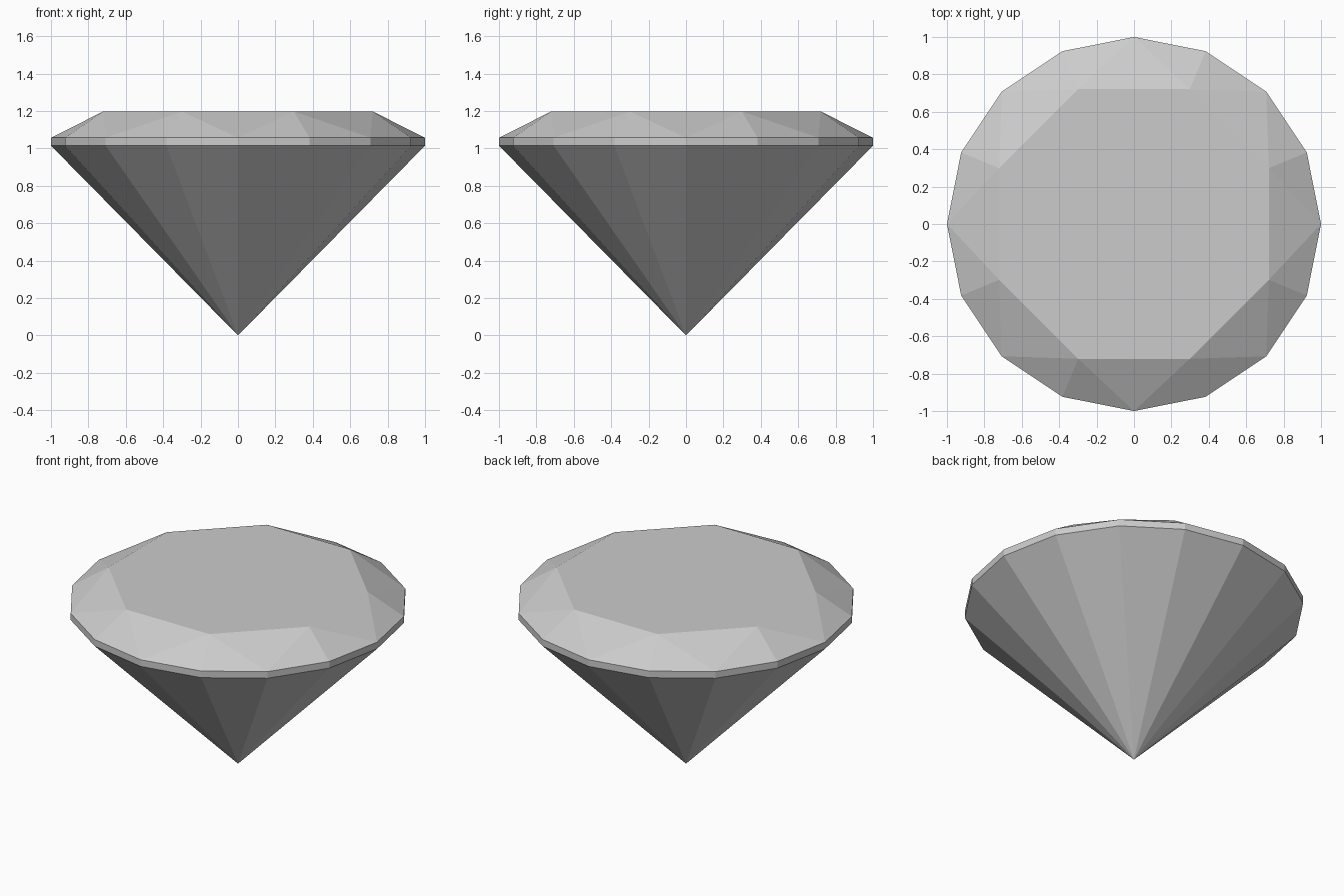
import bpy, bmesh
from math import cos, sin, tau

if "Cube" in bpy.data.objects:
    bpy.data.objects.remove(bpy.data.objects["Cube"])

N = 16                                   # girdle sides
bm = bmesh.new()


def ring(radius, z, step=1, start=0):
    return [bm.verts.new((radius * cos(tau * i / N), radius * sin(tau * i / N), z))
            for i in range(start, N, step)]


culet = bm.verts.new((0, 0, 0))
low = ring(1.0, 1.014)
high = ring(1.0, 1.057)
table = ring(0.78, 1.197, 2, 1)          # octagonal table on the odd angles

# Pavilion fan and thin girdle band
for i in range(N):
    j = (i + 1) % N
    bm.faces.new((culet, low[j], low[i]))
    bm.faces.new((low[i], low[j], high[j], high[i]))

# Crown: two girdle facets and one star facet per table corner
for k, t in enumerate(table):
    a, b, c = high[2 * k], high[2 * k + 1], high[(2 * k + 2) % N]
    bm.faces.new((a, b, t))
    bm.faces.new((b, c, t))
    bm.faces.new((c, table[(k + 1) % 8], t))

# Flat table on top
bm.faces.new(table)

bmesh.ops.recalc_face_normals(bm, faces=bm.faces)
mesh = bpy.data.meshes.new("cut_gem")
bm.to_mesh(mesh)
bm.free()
bpy.context.collection.objects.link(bpy.data.objects.new("cut_gem", mesh))
